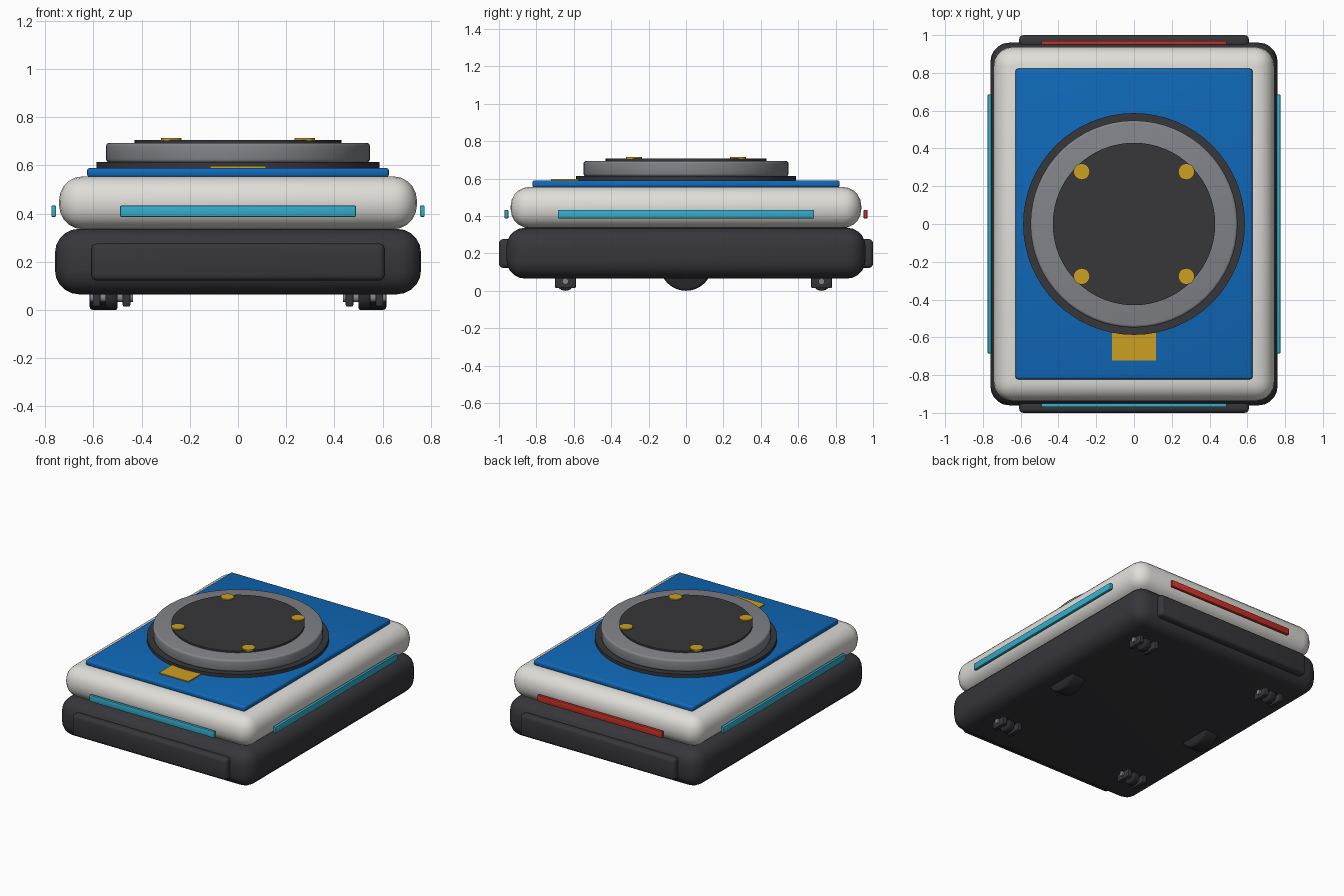
import bpy, math

if "Cube" in bpy.data.objects:
    bpy.data.objects.remove(bpy.data.objects["Cube"])


def material(name, rgb):
    m = bpy.data.materials.new(name)
    m.diffuse_color = (*rgb, 1)
    m.use_nodes = True
    m.node_tree.nodes["Principled BSDF"].inputs["Base Color"].default_value = m.diffuse_color
    return m


DARK = material("charcoal", (0.038, 0.038, 0.044))
BLACK = material("wheel black", (0.022, 0.022, 0.025))
WHITE = material("warm white", (0.74, 0.73, 0.69))
BLUE = material("deck blue", (0.005, 0.14, 0.48))
GREY = material("metal grey", (0.22, 0.23, 0.25))
GOLD = material("gold", (0.6, 0.35, 0.015))
TEAL = material("light teal", (0.035, 0.42, 0.6))
RED = material("light red", (0.6, 0.03, 0.02))


def finish(name, mat, bevel, segments):
    ob = bpy.context.object
    ob.name = name
    ob.data.materials.append(mat)
    if bevel:
        mod = ob.modifiers.new("bevel", 'BEVEL')
        mod.width, mod.segments = bevel, segments
        mod.limit_method = 'ANGLE'
        mod.angle_limit = math.radians(40)
        bpy.ops.object.modifier_apply(modifier="bevel")
    bpy.ops.object.shade_smooth_by_angle(angle=math.radians(35))
    return ob


def box(name, mat, x, y, z, bevel=0, segments=2):
    """Box from (min, max) ranges on each axis."""
    r = (x, y, z)
    bpy.ops.mesh.primitive_cube_add(size=1, location=[(a + b) / 2 for a, b in r])
    bpy.context.object.scale = [b - a for a, b in r]
    bpy.ops.object.transform_apply(location=False, rotation=False, scale=True)
    return finish(name, mat, bevel, segments)


def disc(name, mat, radius, loc, depth, bevel=0, axis='Z', verts=64):
    rot = (0, math.pi / 2, 0) if axis == 'X' else (0, 0, 0)
    bpy.ops.mesh.primitive_cylinder_add(vertices=verts, radius=radius, depth=depth,
                                        location=loc, rotation=rot)
    return finish(name, mat, bevel, 3)


# chassis, upper body and deck
box("chassis", DARK, (-0.76, 0.76), (-0.96, 0.96), (0.065, 0.337), 0.1, 5)
box("upper_body", WHITE, (-0.743, 0.743), (-0.937, 0.937), (0.335, 0.555), 0.1, 5)
box("deck_plate", BLUE, (-0.627, 0.627), (-0.822, 0.822), (0.55, 0.59), 0.014, 3)

# bumpers and light strips
for s, end, mat in ((-1, "front", TEAL), (1, "back", RED)):
    box(end + "_bumper", DARK, (-0.608, 0.608), sorted((s * 0.93, s * 1.0)),
        (0.122, 0.276), 0.022, 3)
    box(end + "_light", mat, (-0.49, 0.49), sorted((s * 0.95, s * 0.97)),
        (0.387, 0.433), 0.004)
for s, side in ((-1, "left"), (1, "right")):
    box(side + "_light", TEAL, sorted((s * 0.755, s * 0.775)), (-0.685, 0.685),
        (0.387, 0.433), 0.004)

# lifting turntable
disc("turntable_base", DARK, 0.587, (0, 0, 0.6), 0.028)
disc("turntable_ring", GREY, 0.548, (0, 0, 0.653), 0.082, 0.014)
disc("turntable_pad", DARK, 0.43, (0, 0, 0.697), 0.018)
for x in (-0.277, 0.277):
    for y in (-0.277, 0.277):
        disc("pad_contact", GOLD, 0.043, (x, y, 0.709), 0.01, verts=32)
box("deck_marker", GOLD, (-0.116, 0.116), (-0.722, -0.57), (0.588, 0.597))

# drive wheels and casters
for s in (-1, 1):
    disc("drive_wheel", BLACK, 0.14, (s * 0.56, 0, 0.14), 0.112, 0.015, 'X')
    for y in (-0.645, 0.725):
        x = s * 0.525
        disc("caster_wheel", BLACK, 0.05, (x, y, 0.05), 0.05, 0.01, 'X', 32)
        disc("caster_axle", GREY, 0.017, (x, y, 0.05), 0.18, 0, 'X', 16)
        for o in (-0.062, 0.062):
            box("caster_fork", DARK, (x + o - 0.016, x + o + 0.016),
                (y - 0.056, y + 0.056), (0.014, 0.09), 0.007)
